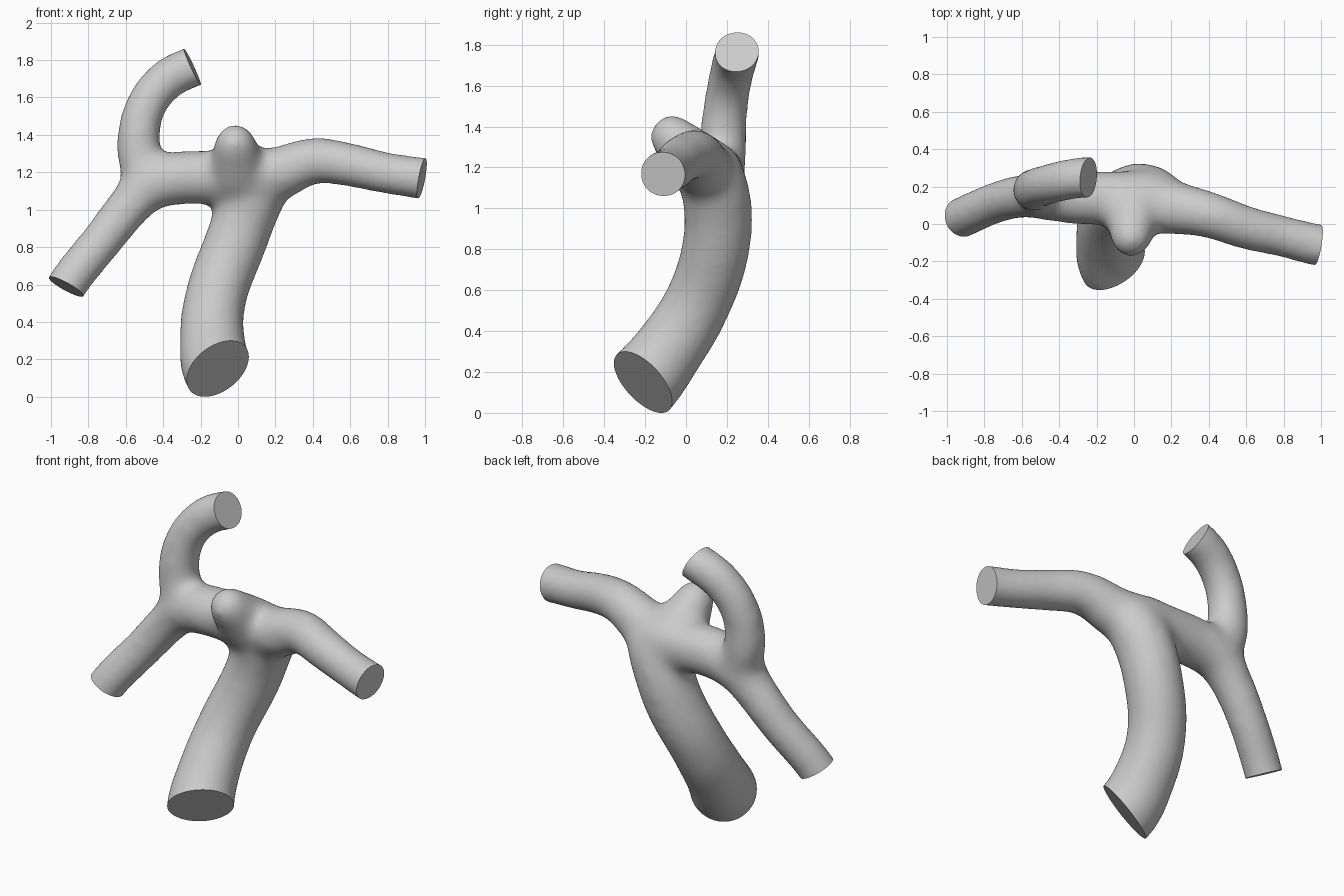
import bpy, bmesh
from mathutils import Vector

cube = bpy.data.objects.get("Cube")
if cube:
    bpy.data.objects.remove(cube)

SHRINK = 0.0023   # smoothing shrinks a tube by about this much over its radius

# Each vessel: centre points (x, y, z, radius); the last point is a cut end with an outward normal
trunk = ([(0.16, 0.12, 1.18, .135), (0.08, 0.15, 1.06, .158), (-0.015, 0.148, 0.82, .157),
          (-0.12, 0.052, 0.53, .155), (-0.138, -0.085, 0.31, .165), (-0.11, -0.21, 0.15, .183)],
         (.47, -.64, -.6))
left_branch = ([(0.0, 0.14, 1.17, .135), (0.2, 0.09, 1.19, .132), (0.4, 0.05, 1.262, .107),
                (0.6, -0.02, 1.24, .099), (0.8, -0.067, 1.195, .09), (0.983, -0.113, 1.169, .095)],
               (.97, -.16, -.18))
lower_branch = ([(0.1, 0.14, 1.17, .13), (-0.1, 0.14, 1.17, .13), (-0.3, 0.14, 1.172, .13),
                 (-0.47, 0.155, 1.13, .122), (-0.58, 0.15, 1.02, .10), (-0.72, 0.12, 0.845, .091),
                 (-0.92, 0.035, 0.59, .09)], (-.47, -.2, -.86))
upper_branch = ([(-0.47, 0.155, 1.14, .10), (-0.525, 0.18, 1.27, .10), (-0.53, 0.185, 1.42, .093),
                 (-0.5, 0.2, 1.54, .088), (-0.43, 0.22, 1.65, .089), (-0.34, 0.24, 1.725, .091),
                 (-0.243, 0.25, 1.764, .091)], (.9, -.08, .42))
vessels = [trunk, left_branch, lower_branch, upper_branch]


def add_tube(curve, points):
    spline = curve.splines.new('BEZIER')
    spline.bezier_points.add(len(points) - 1)
    for bp, (x, y, z, r) in zip(spline.bezier_points, points):
        bp.handle_left_type = bp.handle_right_type = 'AUTO'
        bp.co = (x, y, z)
        bp.radius = r + SHRINK / r


def evaluated_mesh(obj):
    bpy.context.view_layer.update()
    graph = bpy.context.evaluated_depsgraph_get()
    return bpy.data.meshes.new_from_object(obj.evaluated_get(graph), depsgraph=graph)


# Sweep the vessels, each run slightly past its cut end
curve = bpy.data.curves.new("vessel_paths", 'CURVE')
curve.dimensions = '3D'
curve.bevel_depth = 1.0
curve.bevel_resolution = 6
curve.use_fill_caps = True
for points, normal in vessels:
    end = Vector(points[-1][:3]) + Vector(normal).normalized() * 0.14
    add_tube(curve, points + [(*end, points[-1][3])])
paths = bpy.data.objects.new("vessel_paths", curve)
bpy.context.collection.objects.link(paths)

# Add the cone-shaped bulge with its rounded tip and fuse everything
mesh = evaluated_mesh(paths)
bpy.data.objects.remove(paths)
bm = bmesh.new()
bm.from_mesh(mesh)
for i in range(9):
    t = i / 8
    ball = bmesh.ops.create_icosphere(bm, subdivisions=3, radius=0.165 - 0.05 * t)
    centre = Vector((0, 0.08, 1.2)).lerp(Vector((-0.015, -0.07, 1.352)), t)
    bmesh.ops.translate(bm, verts=ball["verts"], vec=centre)
bm.to_mesh(mesh)
bm.free()
vessel = bpy.data.objects.new("branching_vessel", mesh)
bpy.context.collection.objects.link(vessel)
remesh = vessel.modifiers.new("fuse", 'REMESH')
remesh.mode = 'VOXEL'
remesh.voxel_size = 0.018
smooth = vessel.modifiers.new("blend", 'SMOOTH')
smooth.factor = 0.5
smooth.iterations = 70
fused = evaluated_mesh(vessel)
vessel.modifiers.clear()

# Slice the ends flat and close them
bm = bmesh.new()
bm.from_mesh(fused)
for points, normal in vessels:
    end = Vector(points[-1][:3])
    faces = [f for f in bm.faces if (f.calc_center_median() - end).length < 0.34]
    verts = {v for f in faces for v in f.verts}
    edges = {e for f in faces for e in f.edges}
    bmesh.ops.bisect_plane(bm, geom=list(verts) + list(edges) + faces, dist=1e-5,
                           plane_co=end, plane_no=Vector(normal).normalized(), clear_outer=True)
    bmesh.ops.holes_fill(bm, edges=[e for e in bm.edges if e.is_boundary], sides=0)
bmesh.ops.recalc_face_normals(bm, faces=bm.faces[:])
lowest = min(v.co.z for v in bm.verts)
bmesh.ops.translate(bm, verts=bm.verts[:], vec=(0, 0, -lowest))
bm.to_mesh(fused)
bm.free()
vessel.data = fused

# Plain grey surface
grey = bpy.data.materials.new("light_grey")
grey.use_nodes = True
colour = (0.6, 0.6, 0.6, 1)
grey.diffuse_color = colour
grey.node_tree.nodes["Principled BSDF"].inputs["Base Color"].default_value = colour
fused.materials.clear()
fused.materials.append(grey)

bpy.ops.object.select_all(action='DESELECT')
vessel.select_set(True)
bpy.context.view_layer.objects.active = vessel
bpy.ops.object.shade_smooth_by_angle()
